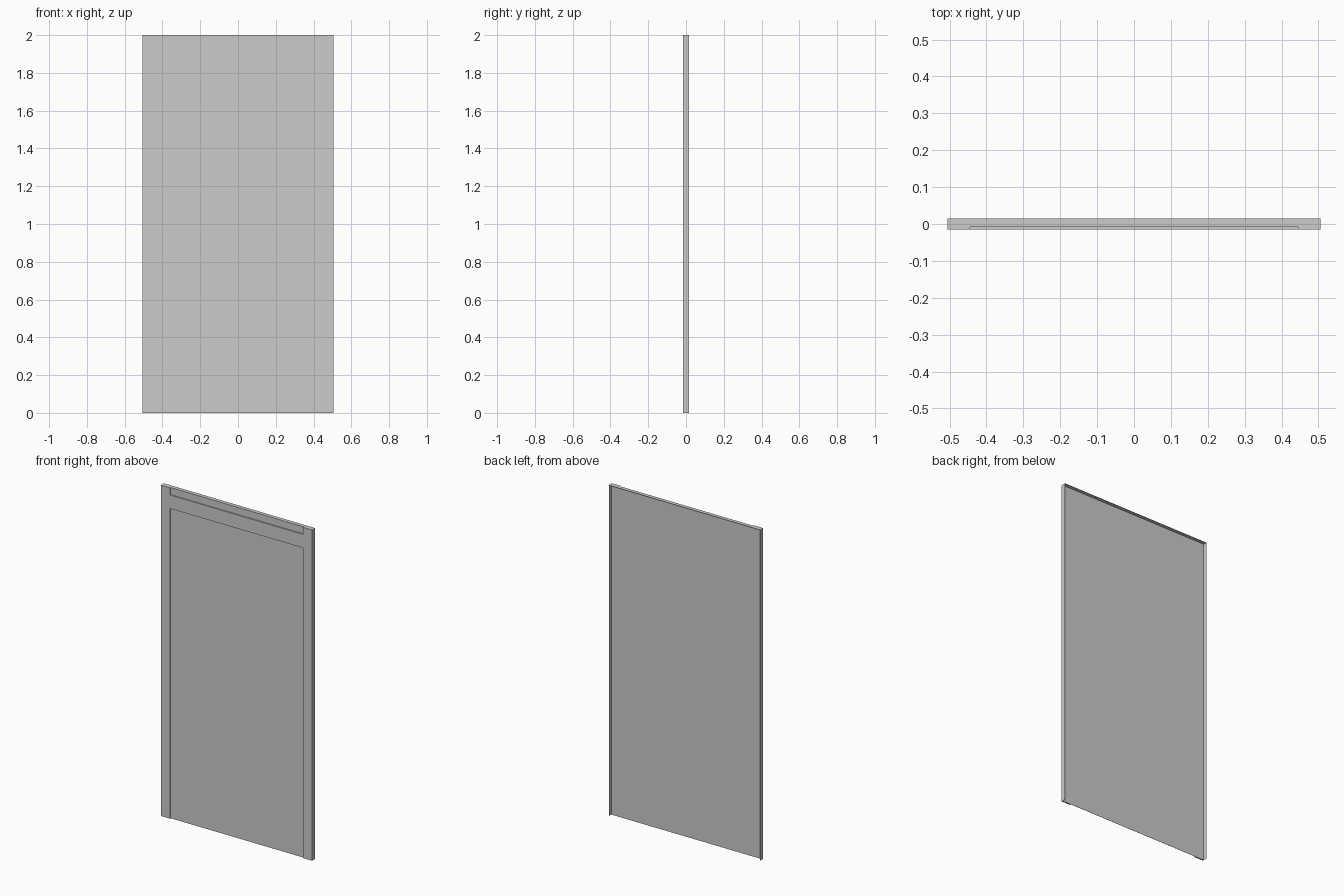
import bpy, bmesh

if "Cube" in bpy.data.objects:
    bpy.data.objects.remove(bpy.data.objects["Cube"])

W, H, D = 0.506, 2.0, 0.015      # half width, height, half depth
INNER = 0.444                    # inner edge of the stiles
FLOOR = -0.0085                  # front of the recessed skin
T = 0.001                        # sheet thickness


def box(name, x, y, z):
    """Axis-aligned box from three (min, max) ranges."""
    bm = bmesh.new()
    bmesh.ops.create_cube(bm, size=1)
    for v in bm.verts:
        v.co = [r[0] if c < 0 else r[1] for c, r in zip(v.co, (x, y, z))]
    me = bpy.data.meshes.new(name)
    bm.to_mesh(me)
    bm.free()
    ob = bpy.data.objects.new(name, me)
    bpy.context.collection.objects.link(ob)
    return ob


# Recessed skin, hollow behind
box("door_skin", (-W, W), (FLOOR, FLOOR + T), (0, H))

# Flange folded back along the top (bottom stays open)
box("top_flange", (-W, W), (FLOOR, D), (H - T, H))

# Raised stiles and side flanges, left and right
for side, s in (("left", -1), ("right", 1)):
    box(side + "_stile", sorted((s * INNER, s * W)), (-D, FLOOR), (0, H))
    box(side + "_flange", sorted((s * (W - T), s * W)), (FLOOR, D), (0, H))

# Raised rail below the open slot at the top
box("top_rail", (-INNER, INNER), (-D, FLOOR), (1.875, 1.957))
